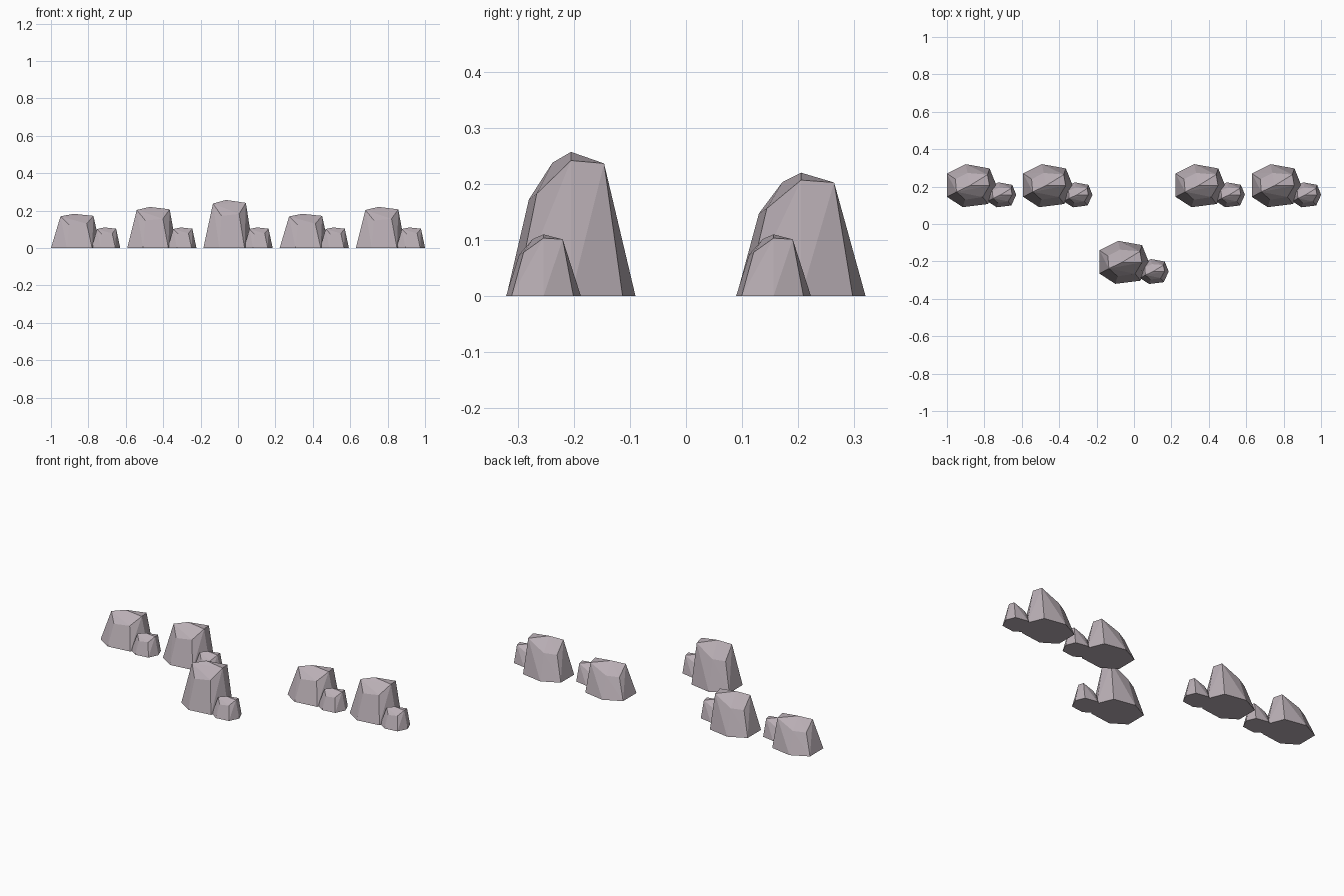
import bpy
import bmesh

cube = bpy.data.objects.get("Cube")
if cube:
    bpy.data.objects.remove(cube, do_unlink=True)

# Single stone colour
stone = bpy.data.materials.new("pale_mauve_stone")
stone.use_nodes = True
colour = (0.485, 0.425, 0.46, 1)
stone.diffuse_color = colour
stone.node_tree.nodes["Principled BSDF"].inputs["Base Color"].default_value = colour

# Boulder corners: ground outline, shoulders, crest (height as a fraction)
GROUND = [(0.08, 0), (0.043, 0.092), (-0.085, 0.115), (-0.185, 0.065),
          (-0.185, -0.06), (-0.10, -0.115), (0.035, -0.098)]
SHOULDERS = [(-0.088, -0.075, 0.67), (0.006, -0.061, 0.71),
             (-0.14, 0.035, 0.64), (-0.075, 0.068, 0.67)]
CREST = [(-0.134, -0.033, 0.925), (-0.064, 0, 1),
         (0.042, 0, 0.94), (0.032, 0.059, 0.92)]
CORNERS = [(x, y, 0) for x, y in GROUND] + SHOULDERS + CREST


def boulder(name, x, y, size, height):
    """Faceted stone wrapped around the shared corners."""
    bm = bmesh.new()
    for cx, cy, cz in CORNERS:
        bm.verts.new((cx * size, cy * size, cz * height))
    bmesh.ops.convex_hull(bm, input=bm.verts)
    bmesh.ops.dissolve_limit(bm, angle_limit=0.03, verts=bm.verts, edges=bm.edges)
    bmesh.ops.recalc_face_normals(bm, faces=bm.faces)
    mesh = bpy.data.meshes.new(name)
    bm.to_mesh(mesh)
    bm.free()
    mesh.materials.append(stone)
    obj = bpy.data.objects.new(name, mesh)
    obj.location = (x, y, 0)
    bpy.context.collection.objects.link(obj)


# Five clusters: one large stone with a small one leaning on its front left
CLUSTERS = [("far_right", -0.815, 0.205, 0.183),
            ("inner_right", -0.4075, 0.205, 0.22),
            ("front", 0, -0.205, 0.257),
            ("inner_left", 0.4075, 0.205, 0.183),
            ("far_left", 0.815, 0.205, 0.22)]
for place, x, y, height in CLUSTERS:
    boulder(place + "_large_rock", x, y, 1, height)
    boulder(place + "_small_rock", x + 0.139, y - 0.049, 0.58, 0.11)
